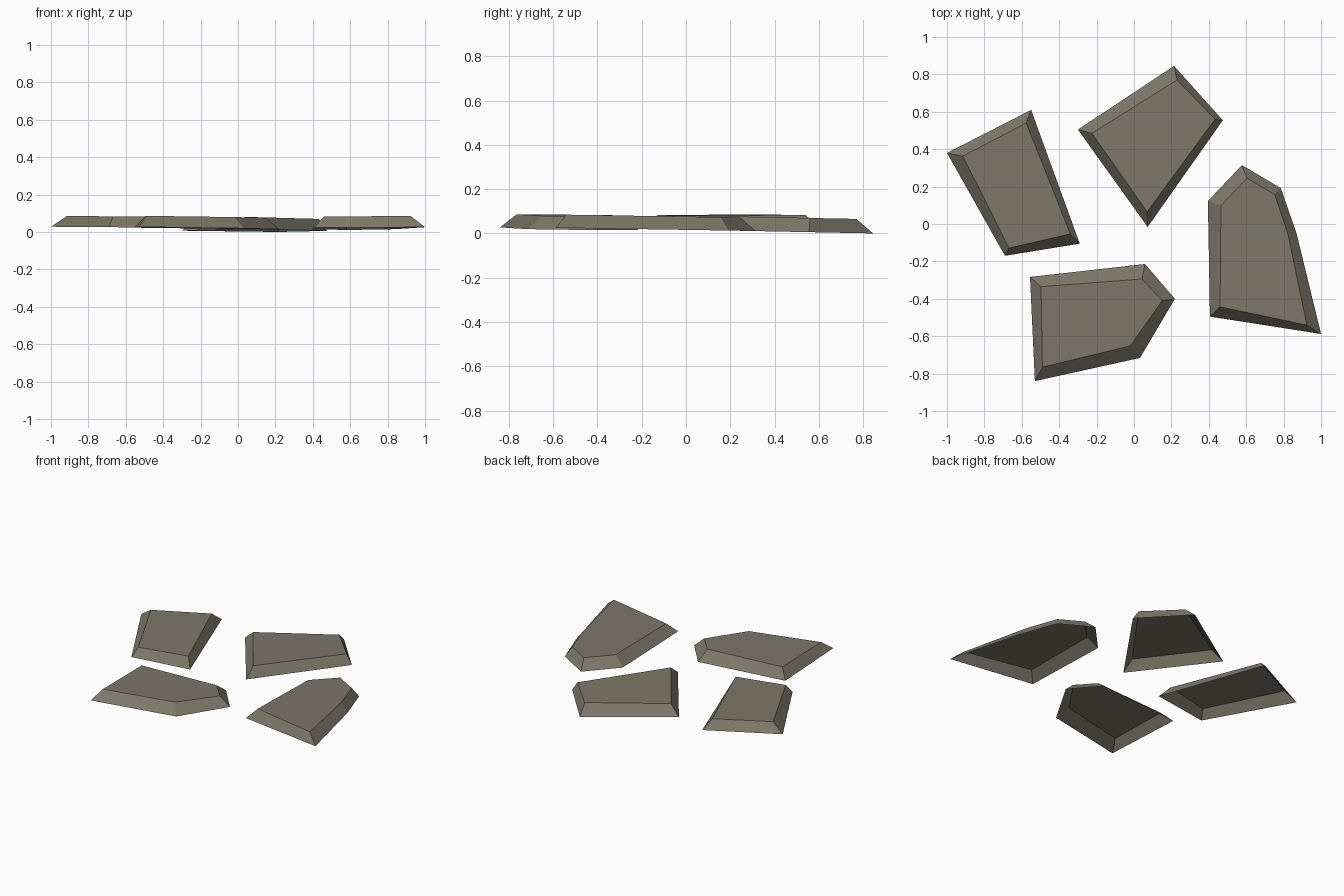
import bpy, bmesh

if "Cube" in bpy.data.objects:
    bpy.data.objects.remove(bpy.data.objects["Cube"])

# One stone colour for the whole set
stone_mat = bpy.data.materials.new("grey brown stone")
stone_mat.diffuse_color = (0.205, 0.185, 0.14, 1)
stone_mat.use_nodes = True
stone_mat.node_tree.nodes["Principled BSDF"].inputs["Base Color"].default_value = stone_mat.diffuse_color


def paving_stone(name, rim, top, plane, height):
    """Open-bottomed slab: outer rim on a tilted plane, bevel walls, flat top."""
    a, b, c = plane                       # rim z = a*x + b*y + c
    bm = bmesh.new()
    lower = [bm.verts.new((x, y, a * x + b * y + c)) for x, y in rim]
    upper = [bm.verts.new((x, y, a * x + b * y + c + height)) for x, y in top]
    n = len(rim)
    for i in range(n):                    # sloping side walls
        j = (i + 1) % n
        bm.faces.new((lower[i], lower[j], upper[j], upper[i]))
    bm.faces.new(upper)                   # top face
    bm.normal_update()
    if bm.faces[:][-1].normal.z < 0:
        bmesh.ops.reverse_faces(bm, faces=bm.faces[:])
    mesh = bpy.data.meshes.new(name)
    bm.to_mesh(mesh)
    bm.free()
    mesh.materials.append(stone_mat)
    obj = bpy.data.objects.new(name, mesh)
    bpy.context.collection.objects.link(obj)


# Left four-sided stone
paving_stone("left_stone",
             [(-1, .38), (-.55, .61), (-.29, -.105), (-.69, -.17)],
             [(-.915, .363), (-.577, .54), (-.34, -.053), (-.668, -.128)],
             (-.008, 0, .02), .058)

# Back kite-shaped stone, dipping toward the back
paving_stone("back_stone",
             [(-.30, .505), (.214, .845), (.475, .555), (.073, -.016)],
             [(-.225, .485), (.23, .77), (.433, .56), (.07, .065)],
             (0, -.02, .0169), .064)

# Right six-sided stone
paving_stone("right_stone",
             [(.577, .315), (.785, .192), (.87, -.053),
              (1, -.588), (.406, -.495), (.395, .123)],
             [(.604, .245), (.753, .157), (.823, -.053),
              (.924, -.54), (.46, -.443), (.465, .098)],
             (0, -.016, .016), .06)

# Front five-sided stone
paving_stone("front_stone",
             [(-.556, -.283), (.059, -.214), (.219, -.40),
              (.032, -.716), (-.53, -.84)],
             [(-.497, -.335), (.043, -.294), (.15, -.41),
              (-.02, -.652), (-.49, -.765)],
             (-.012, -.008, .014), .06)
